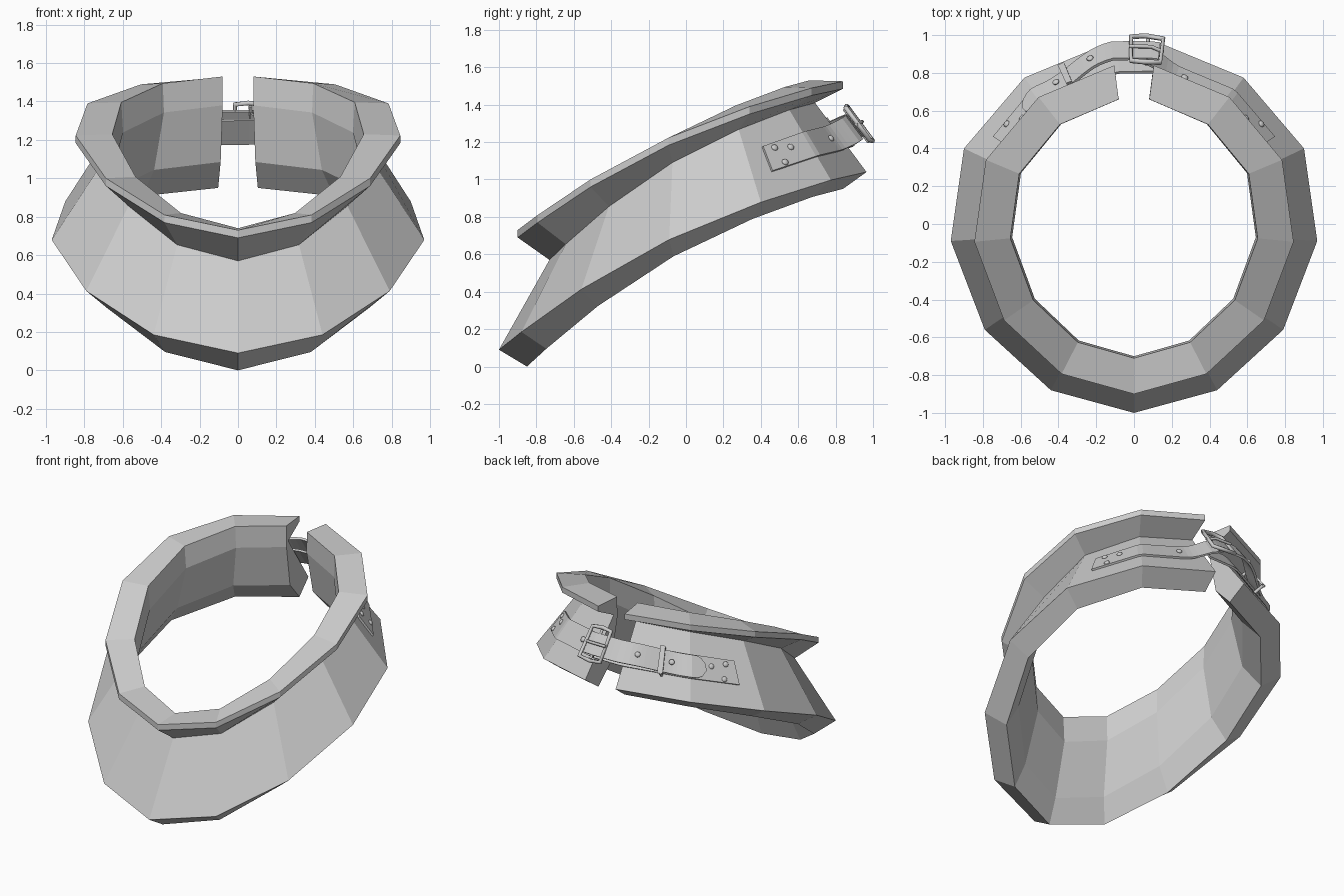
import bpy, bmesh, math
from mathutils import Vector

if "Cube" in bpy.data.objects:
    bpy.data.objects.remove(bpy.data.objects["Cube"])

# Plan outline of the right half (front to back gap) and height progress along it
PLAN = [(0, -1), (.44, -.88), (.79, -.56), (.97, -.09), (.90, .40), (.58, .775), (.12, .965)]
RISE = [0, .1, .34, .62, .83, .955, 1]
# Rings of the section: front y, front z, back y, back z, half width
RINGS = [(-1, .09, .965, 1.04, .97),      # outer bottom edge
         (-.73, .57, .69, 1.41, .70),     # outer waist
         (-.90, .69, .84, 1.485, .845),   # rim underside
         (-.90, .73, .84, 1.525, .845),   # rim top
         (-.71, .74, .66, 1.53, .655),    # inner top edge
         (-.70, .55, .66, 1.38, .645),    # inner waist
         (-.79, .17, .715, 1.085, .73),   # inner lower bend
         (-.85, 0, .84, .95, .835)]       # inner bottom edge


def ring_point(ring, i, side=1):
    yf, zf, yb, zb, w = ring
    x, y = PLAN[i]
    return Vector((side * x * w / .97, yf + (y + 1) / 1.965 * (yb - yf), zf + RISE[i] * (zb - zf)))


def make(name, verts, faces, smooth=False):
    me = bpy.data.meshes.new(name)
    me.from_pydata([tuple(v) for v in verts], [], faces)
    bm = bmesh.new()
    bm.from_mesh(me)
    bmesh.ops.recalc_face_normals(bm, faces=bm.faces)
    bm.to_mesh(me)
    bm.free()
    ob = bpy.data.objects.new(name, me)
    bpy.context.collection.objects.link(ob)
    if smooth:
        for p in me.polygons:
            p.use_smooth = True
    return ob


def loft(name, rows, smooth=False):
    n = len(rows[0])
    faces = [(r * n + k, r * n + (k + 1) % n, (r + 1) * n + (k + 1) % n, (r + 1) * n + k)
             for r in range(len(rows) - 1) for k in range(n)]
    last = (len(rows) - 1) * n
    faces += [tuple(range(n)), tuple(range(last, last + n))]
    return make(name, [v for row in rows for v in row], faces, smooth)


# Collar body
stations = [(i, -1) for i in range(6, 0, -1)] + [(i, 1) for i in range(7)]
loft("collar", [[ring_point(r, i, s) for r in RINGS] for i, s in stations])


# Outer wall coordinates: q runs across the back (0 = gap), u from waist to bottom edge
def wall(q, u):
    side = 1 if q >= 0 else -1
    a = min(6.2 - abs(q), 6)
    i = min(int(a), 5)
    top, low = (ring_point(r, i, side).lerp(ring_point(r, i + 1, side), a - i)
                for r in (RINGS[1], RINGS[0]))
    p = top.lerp(low, u)
    if abs(q) < .2:
        p.x *= abs(q) / .2
    return p


def on_wall(q, u, h):
    n = (wall(q + .15, u) - wall(q - .15, u)).cross(wall(q, u + .2) - wall(q, u - .2))
    return wall(q, u) + n.normalized() * h


def strap(name, q0, q1, height, half=.17, thick=.014, steps=24, tip=False):
    rows = []
    for k in range(steps + 1):
        f = k / steps
        q = q0 + (q1 - q0) * f
        w = half
        if tip and f > .9:
            w = half * math.sqrt(max(.08, 1 - ((f - .9) / .1) ** 2))
        h = height(f)
        rows.append([on_wall(q, .5 - w, h), on_wall(q, .5 + w, h),
                     on_wall(q, .5 + w, h - thick), on_wall(q, .5 - w, h - thick)])
    return loft(name, rows)


def rod(name, pts, radius, cyclic=False):
    cu = bpy.data.curves.new(name, 'CURVE')
    cu.dimensions = '3D'
    cu.bevel_depth = radius
    cu.bevel_resolution = 1
    cu.use_fill_caps = True
    sp = cu.splines.new('POLY')
    sp.points.add(len(pts) - 1)
    for p, co in zip(sp.points, pts):
        p.co = (*co, 1)
    sp.use_cyclic_u = cyclic
    ob = bpy.data.objects.new(name, cu)
    bpy.context.collection.objects.link(ob)


def rivet(name, q, u, h, r=.019):
    c = on_wall(q, u, h)
    n = (on_wall(q, u, h + .1) - c).normalized()
    bpy.ops.mesh.primitive_uv_sphere_add(segments=10, ring_count=6, radius=r, location=c)
    ob = bpy.context.object
    ob.name = name
    ob.scale = (1, 1, .6)
    ob.rotation_euler = n.to_track_quat('Z', 'Y').to_euler()
    bpy.ops.object.shade_smooth()


# Straps fixed to the collar, the left one bridging the gap
strap("buckle_strap", 1.92, .12, lambda f: .016 + .075 * max(0, (f - .75) / .25) ** 2)
strap("base_strap", -1.92, .2, lambda f: .016 + .02 * f)

# Long tongue strap passing through the buckle
def tongue_height(f):
    t = min(1, max(0, (f - .3) / .5))
    return .12 - .085 * t * t * (3 - 2 * t)


strap("tongue_strap", .22, -1.42, tongue_height, half=.16, thick=.016, tip=True)

# Strap keeper loop
strap("keeper_loop", -.74, -.82, lambda f: .093, half=.20, thick=.014, steps=3)
for u in (.31, .69):
    rod("keeper_side", [on_wall(-.78, u, h) for h in (.01, .088)], .011)

# Buckle frame, cross bar and prong
rod("buckle_frame", [on_wall(q, u, .125) for q, u in
                     ((.24, .27), (.24, .73), (.1, .75), (-.03, .73), (-.03, .27), (.1, .25))], .014, True)
rod("buckle_bar", [on_wall(.12, u, .105) for u in (.26, .74)], .01)
rod("buckle_prong", [on_wall(q, .5, h) for q, h in ((.26, .12), (.15, .14), (-.05, .142))], .01)

# Rivets at the strap ends and studs along the straps
for s in (-1, 1):
    for q, u in ((1.76, .40), (1.52, .46), (1.70, .62)):
        rivet("strap_rivet", s * q, u, .018)
rivet("buckle_strap_rivet", .6, .5, .02)
rivet("tongue_stud", -.42, .5, .118)
rivet("tongue_stud", -.93, .5, .06)
